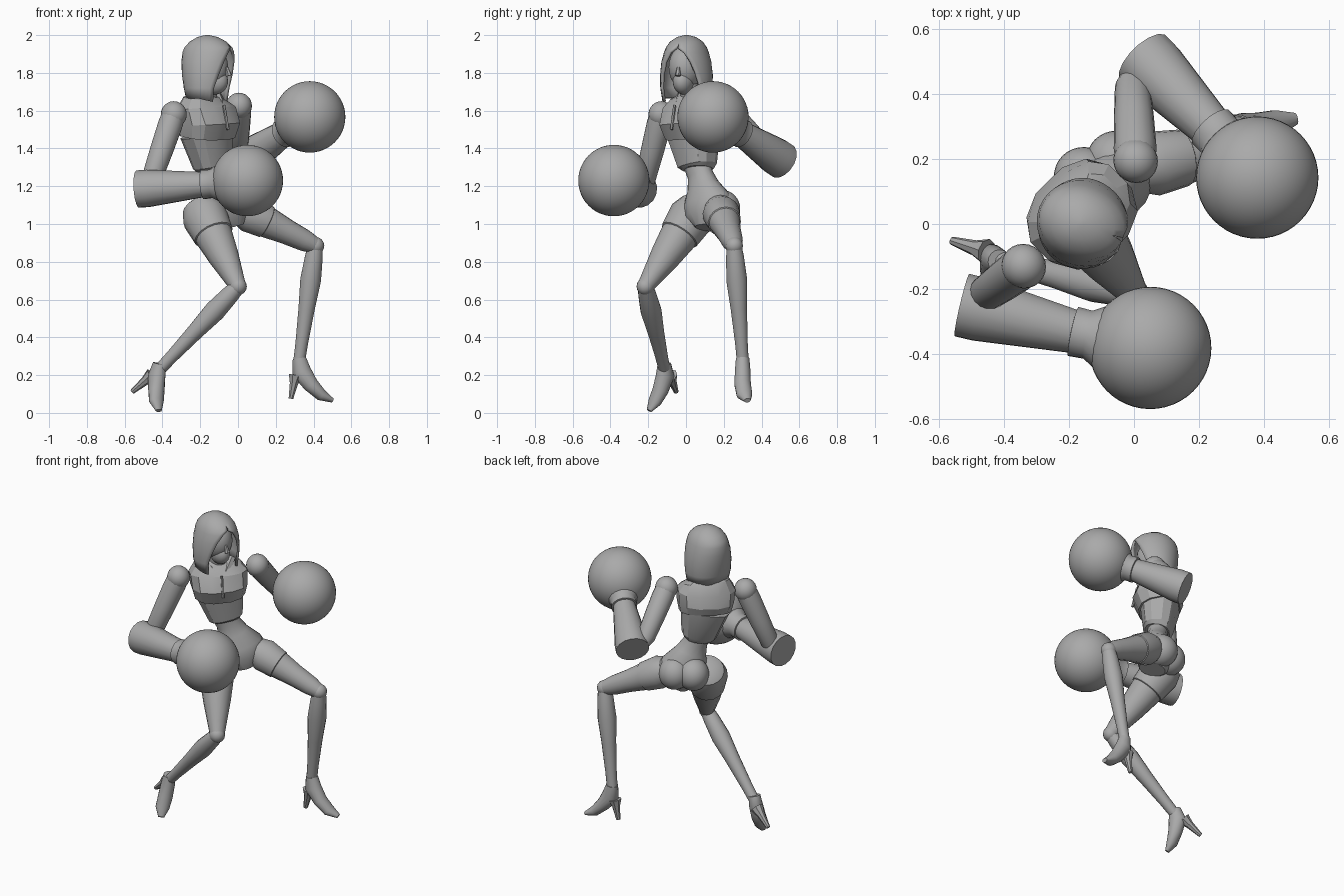
import bpy, bmesh
from math import sin, cos, pi, radians
from mathutils import Vector

default_cube = bpy.data.objects.get("Cube")
if default_cube:
    bpy.data.objects.remove(default_cube, do_unlink=True)

# One plain grey for the whole figure
grey = bpy.data.materials.new("plain_grey")
grey.use_nodes = True
tone = (0.4, 0.4, 0.4, 1)
grey.diffuse_color = tone
grey.node_tree.nodes["Principled BSDF"].inputs["Base Color"].default_value = tone

# The body is turned on the spot: its own left and front directions
LEFT = Vector((.71, .7, 0))
FRONT = Vector((.7, -.71, 0))
UP = Vector((0, 0, 1))


def finish(name, bm, angle=35):
    bmesh.ops.recalc_face_normals(bm, faces=bm.faces)
    mesh = bpy.data.meshes.new(name)
    bm.to_mesh(mesh)
    bm.free()
    mesh.materials.append(grey)
    obj = bpy.data.objects.new(name, mesh)
    bpy.context.collection.objects.link(obj)
    bpy.ops.object.select_all(action='DESELECT')
    obj.select_set(True)
    bpy.context.view_layer.objects.active = obj
    bpy.ops.object.shade_smooth_by_angle(angle=radians(angle))
    return obj


def loft(name, centres, radii, side, sides=16, caps=True, square=1, angle=35):
    """Skin rings along a path; radii are (along side, across side)."""
    bm = bmesh.new()
    centres = [Vector(c) for c in centres]
    rings = []
    for i, c in enumerate(centres):
        along = (centres[min(i + 1, len(centres) - 1)] - centres[max(i - 1, 0)]).normalized()
        u = (side - along * side.dot(along)).normalized()
        v = along.cross(u)
        ring = []
        for k in range(sides):
            a = 2 * pi * (k + .5) / sides
            cu, sv = cos(a), sin(a)
            cu = abs(cu) ** square * (1 if cu > 0 else -1)
            sv = abs(sv) ** square * (1 if sv > 0 else -1)
            ring.append(bm.verts.new(c + u * cu * radii[i][0] + v * sv * radii[i][1]))
        rings.append(ring)
    for low, high in zip(rings, rings[1:]):
        for k in range(sides):
            j = (k + 1) % sides
            bm.faces.new((low[k], low[j], high[j], high[k]))
    if caps:
        bm.faces.new(rings[0])
        bm.faces.new(rings[-1])
    return finish(name, bm, angle)


def limb(name, start, end, stations, side=LEFT, **options):
    """A straight tapered part; stations are (fraction, radius)."""
    start, end = Vector(start), Vector(end)
    return loft(name, [start.lerp(end, f) for f, r in stations],
                [(r, r) for f, r in stations], side, **options)


def ball(name, centre, size, forward=FRONT, segments=32):
    """Ellipsoid sized (front, side, up)."""
    bm = bmesh.new()
    bmesh.ops.create_uvsphere(bm, u_segments=segments, v_segments=segments // 2, radius=1)
    across = UP.cross(forward)
    for v in bm.verts:
        v.co = (Vector(centre) + forward * v.co.x * size[0]
                + across * v.co.y * size[1] + UP * v.co.z * size[2])
    return finish(name, bm, 60)


def body(name, rows, **options):
    """Torso part; rows are (x, y, z, half width, half depth)."""
    return loft(name, [r[:3] for r in rows], [r[3:] for r in rows], LEFT, **options)


# Torso: vest over a tapered corset, then neck, waist and pelvis
body("vest", [(-.165, .04, 1.465, .155, .125), (-.16, .03, 1.53, .17, .15),
              (-.17, .035, 1.61, .175, .12), (-.17, .035, 1.66, .14, .085),
              (-.16, .03, 1.69, .06, .06)], sides=12, square=.8, angle=25)
body("corset", [(-.13, .06, 1.29, .085, .075), (-.135, .06, 1.31, .105, .09),
                (-.165, .04, 1.48, .148, .118)], sides=12, square=.8, angle=25)
body("neck", [(-.17, .03, 1.64, .055, .055), (-.15, .01, 1.76, .05, .05)])
body("waist", [(-.14, .055, 1.33, .08, .065), (-.12, .075, 1.26, .075, .06),
               (-.1, .09, 1.2, .095, .075), (-.08, .11, 1.12, .15, .105),
               (-.06, .12, 1.05, .15, .11), (-.04, .12, .98, .06, .08)])
for label, spot in (("right", (-.15, .14, 1.08)), ("left", (-.05, .19, 1.08))):
    ball(label + "_buttock", spot, (.1, .095, .1))

# Vest front seam and collar lapels
limb("front_seam", (-.053, -.077, 1.5), (-.075, -.06, 1.63), [(0, .008), (1, .008)], sides=6)
for label, s in (("right", -1), ("left", 1)):
    base = Vector((-.17, .035, 1.6))
    limb(label + "_lapel", base + FRONT * .1 + LEFT * s * .015,
         base + LEFT * s * .085 + UP * .085, [(0, .022), (.5, .03), (1, .022)], sides=6)

# Hood: rings around the head, left open over the face
gaze = Vector((.93, -.37, 0)).normalized()
gaze_side = UP.cross(gaze)
hood_rows = [(1.665, .115, .13, 52), (1.72, .128, .14, 52), (1.79, .14, .14, 44),
             (1.86, .145, .13, 34), (1.91, .14, .115, 20), (1.935, .13, .105, 3),
             (1.965, .1, .085, 0), (1.99, .055, .05, 0), (2, .01, .01, 0)]
bm = bmesh.new()
steps = 28
grid = []
for z, depth, width, gap in hood_rows:
    row = []
    for k in range(steps + 1):
        a = radians(gap + (360 - 2 * gap) * k / steps)
        dip = .03 * max(0, cos(a)) if z < 1.7 else 0
        stretch = 1.05 if cos(a) > 0 else .95
        row.append(bm.verts.new(Vector((-.163, .003, z - dip))
                   + gaze * cos(a) * depth * stretch + gaze_side * sin(a) * width))
    grid.append(row)
for low, high in zip(grid, grid[1:]):
    for k in range(steps):
        bm.faces.new((low[k], low[k + 1], high[k + 1], high[k]))
bm.faces.new(grid[-1][:-1])
bmesh.ops.remove_doubles(bm, verts=bm.verts, dist=.0005)
hood = finish("hood", bm, 50)
shell = hood.modifiers.new("thickness", 'SOLIDIFY')
shell.thickness = .014
shell.offset = -1

# Head inside the hood, with a narrow chin and a nose
ball("head", (-.155, 0, 1.83), (.105, .09, .12), gaze, 24)
ball("jaw", (-.125, -.012, 1.755), (.075, .055, .07), gaze, 24)
limb("nose", (-.06, -.04, 1.83), (-.047, -.043, 1.785), [(0, .008), (1, .016)], sides=6)

# Arms: shoulder ball, upper arm, hollow flared sleeve, cuff and round glove
arms = {
    "right": ((-.34, -.13, 1.58), (-.47, -.225, 1.2), (-.53, -.25, 1.185),
              (-.17, -.335, 1.21), (.05, -.382, 1.23)),
    "left": ((.005, .195, 1.625), (-.005, .45, 1.36), (.03, .51, 1.335),
             (.25, .285, 1.485), (.38, .143, 1.567)),
}
for label, (shoulder, elbow, sleeve_end, wrist, glove) in arms.items():
    ball(label + "_shoulder", shoulder, (.07, .068, .07), segments=24)
    limb(label + "_upper_arm", shoulder, elbow,
         [(0, .062), (.15, .066), (.5, .062), (.9, .055), (1, .04)])
    limb(label + "_sleeve", sleeve_end, wrist,
         [(.2, .04), (.2, .075), (0, .088), (0, .1), (.15, .1), (.6, .082), (1, .066)])
    reach = (Vector(glove) - Vector(wrist)).normalized()
    cuff = Vector(wrist) - reach * .02
    limb(label + "_cuff", cuff, glove,
         [(0, .06), (.01, .078), (.2, .076), (.4, .105), (.6, .12)])
    ball(label + "_glove", glove, (.189, .189, .189), segments=48)

# Legs: shorts leg, thigh, knee, calf
legs = {
    "right": ((-.19, .05, 1.07), (0, -.215, .67), (-.41, -.115, .235), 1),
    "left": ((.03, .18, 1.07), (.41, .255, .885), (.325, .3, .28), .82),
}
for label, (hip, knee, ankle, k) in legs.items():
    limb(label + "_shorts_leg", hip, knee,
         [(-.1, .06 * k), (-.05, .1 * k), (.08, .122 * k), (.32, .108 * k), (.34, .09 * k)])
    limb(label + "_thigh", hip, knee,
         [(.1, .112 * k), (.35, .1 * k), (.6, .082 * k), (.85, .058), (1, .044)])
    ball(label + "_knee", knee, (.047, .047, .047), segments=16)
    limb(label + "_calf", knee, ankle,
         [(0, .04), (.1, .048), (.3, .056), (.55, .044), (.85, .034), (1, .032)])

# High-heeled shoes: a foot swept from ankle to toe and a slim heel
shoes = {
    "right": ([(-.415, -.115, .26), (-.43, -.11, .2), (-.432, -.135, .12),
               (-.432, -.165, .06), (-.42, -.195, .012)],
              (-.455, -.085, .2), (-.56, -.052, .112), Vector((.75, .6, 0))),
    "left": ([(.325, .3, .29), (.335, .3, .22), (.385, .3, .15),
              (.44, .31, .095), (.5, .325, .066)],
             (.305, .3, .2), (.28, .3, .075), Vector((0, 1, 0))),
}
for label, (path, heel_top, heel_tip, side) in shoes.items():
    widths = [(.036, .036), (.042, .053), (.044, .042), (.042, .032), (.018, .012)]
    loft(label + "_shoe", path, widths, side, angle=50)
    limb(label + "_heel", heel_top, heel_tip, [(0, .04), (.35, .024), (1, .013)], sides=8)
